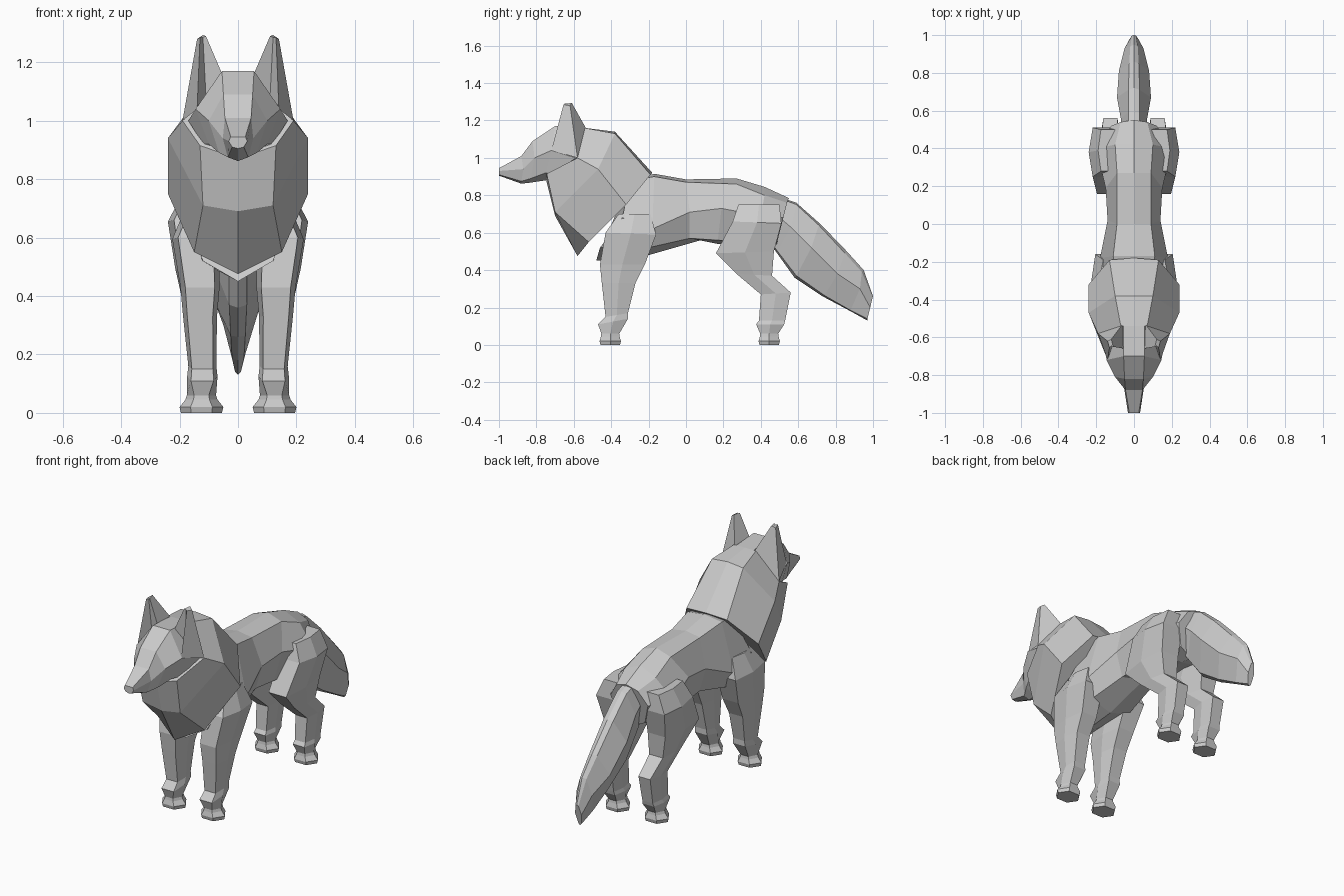
import bpy, bmesh
from mathutils import Vector


def loft(name, rings):
    """Skin closed rings of equal point count and cap both ends."""
    bm = bmesh.new()
    rows = [[bm.verts.new(Vector(p)) for p in ring] for ring in rings]
    n = len(rows[0])
    for a, b in zip(rows, rows[1:]):
        for i in range(n):
            j = (i + 1) % n
            bm.faces.new((a[i], a[j], b[j], b[i]))
    bm.faces.new(rows[0][::-1])
    bm.faces.new(rows[-1])
    bmesh.ops.recalc_face_normals(bm, faces=bm.faces)
    mesh = bpy.data.meshes.new(name)
    bm.to_mesh(mesh)
    bm.free()
    ob = bpy.data.objects.new(name, mesh)
    bpy.context.collection.objects.link(ob)
    return ob


def sym(half):
    """Complete a half section (x >= 0) across the centre plane."""
    return half + [(-x, y, z) for x, y, z in reversed(half) if x > 0]


def leg_ring(side, cx, hx, y0, z0, y1, z1, flat=0.75):
    """Six-sided section between a front point and a back point."""
    ym, zm = (y0 + y1) / 2, (z0 + z1) / 2
    f = hx * flat
    pts = [(f, y0, z0), (hx, ym, zm), (f, y1, z1),
           (-f, y1, z1), (-hx, ym, zm), (-f, y0, z0)]
    return [(side * (cx + x), y, z) for x, y, z in pts]


def leg(name, side, upper, foot_y):
    rings = [leg_ring(side, *r) for r in upper]
    # paw
    for z, hx, hy in ((0.06, 0.05, 0.048), (0.045, 0.055, 0.05),
                      (0.02, 0.075, 0.057), (0, 0.07, 0.052)):
        rings.append(leg_ring(side, 0.125, hx, foot_y - hy, z, foot_y + hy, z, 0.5))
    loft(name, rings)


# body
loft("body", [sym(r) for r in (
    [(0, -.30, .88), (.09, -.30, .88), (.18, -.34, .68), (.12, -.46, .52), (0, -.48, .45)],
    [(0, -.17, .915), (.11, -.17, .90), (.18, -.18, .62), (.13, -.20, .52), (0, -.20, .48)],
    [(0, .00, .885), (.09, .00, .87), (.14, .02, .71), (.10, .02, .57), (0, .08, .56)],
    [(0, .27, .89), (.09, .27, .86), (.15, .19, .73), (.11, .17, .56), (0, .17, .54)],
    [(0, .42, .845), (.10, .42, .80), (.20, .40, .69), (.12, .40, .55), (0, .40, .53)],
    [(0, .55, .785), (.07, .54, .76), (.12, .52, .68), (.08, .49, .56), (0, .48, .52)])])

# neck ruff
loft("neck_ruff", [sym(r) for r in (
    [(0, -.54, 1.16), (.07, -.54, 1.16), (.19, -.58, 1.0), (.13, -.745, .915), (0, -.745, .87)],
    [(0, -.38, 1.14), (.10, -.38, 1.13), (.24, -.47, .94), (.12, -.70, .71), (0, -.70, .69)],
    [(0, -.18, .92), (.13, -.19, .91), (.24, -.32, .75), (.15, -.52, .55), (0, -.58, .475)])])

# head and muzzle
loft("head", [sym(r) for r in (
    [(0, -.54, 1.16), (.055, -.54, 1.16), (.17, -.59, 1.0), (.12, -.70, .92), (0, -.70, .89)],
    [(0, -.70, 1.17), (.055, -.70, 1.17), (.145, -.72, 1.04), (.10, -.75, .92), (0, -.75, .88)],
    [(0, -.82, 1.09), (.05, -.82, 1.09), (.10, -.81, 1.0), (.065, -.83, .89), (0, -.83, .868)],
    [(0, -.88, 1.01), (.045, -.88, 1.01), (.052, -.87, .94), (.035, -.88, .875), (0, -.88, .862)],
    [(0, -1.0, .945), (.025, -1.0, .945), (.032, -1.0, .93), (.02, -1.0, .91), (0, -1.0, .905)])])

# tail
loft("tail", [sym(r) for r in (
    [(0, .50, .79), (.03, .50, .785), (.07, .49, .69), (.03, .46, .54), (0, .46, .53)],
    [(0, .59, .76), (.03, .59, .75), (.07, .56, .63), (.03, .49, .50), (0, .48, .50)],
    [(0, .72, .645), (.03, .71, .64), (.09, .67, .52), (.03, .59, .37), (0, .58, .36)],
    [(0, .86, .50), (.025, .85, .49), (.08, .81, .38), (.025, .74, .265), (0, .73, .26)],
    [(0, .95, .40), (.02, .94, .39), (.05, .93, .30), (.02, .88, .185), (0, .88, .18)],
    [(0, 1.0, .26), (.01, .998, .255), (.02, .985, .2), (.01, .97, .14), (0, .97, .13)])])

front_upper = [
    (.11, .07, -.36, .70, -.19, .70),
    (.145, .08, -.43, .60, -.16, .59),
    (.13, .067, -.46, .43, -.22, .43),
    (.13, .058, -.45, .33, -.27, .33),
    (.122, .048, -.43, .15, -.31, .17),
    (.122, .052, -.47, .11, -.31, .14)]
rear_upper = [
    (.13, .06, .28, .75, .50, .75),
    (.155, .085, .25, .66, .51, .65),
    (.14, .075, .16, .49, .47, .50),
    (.13, .058, .27, .38, .46, .37),
    (.125, .05, .40, .27, .56, .28),
    (.125, .044, .39, .13, .53, .13),
    (.125, .05, .375, .11, .525, .11)]
ear_rings = [
    [(.05, -.66, 1.15), (.11, -.63, 1.09), (.14, -.72, 1.04), (.19, -.58, 1.0), (.06, -.53, 1.15)],
    [(.11, -.65, 1.29), (.12, -.645, 1.285), (.13, -.655, 1.285), (.14, -.62, 1.28), (.12, -.61, 1.293)]]

# legs and ears on both sides
for tag, s in (("right", 1), ("left", -1)):
    leg("front_leg_" + tag, s, front_upper, -.405)
    leg("rear_leg_" + tag, s, rear_upper, .445)
    loft("ear_" + tag, [[(s * x, y, z) for x, y, z in r] for r in ear_rings])
